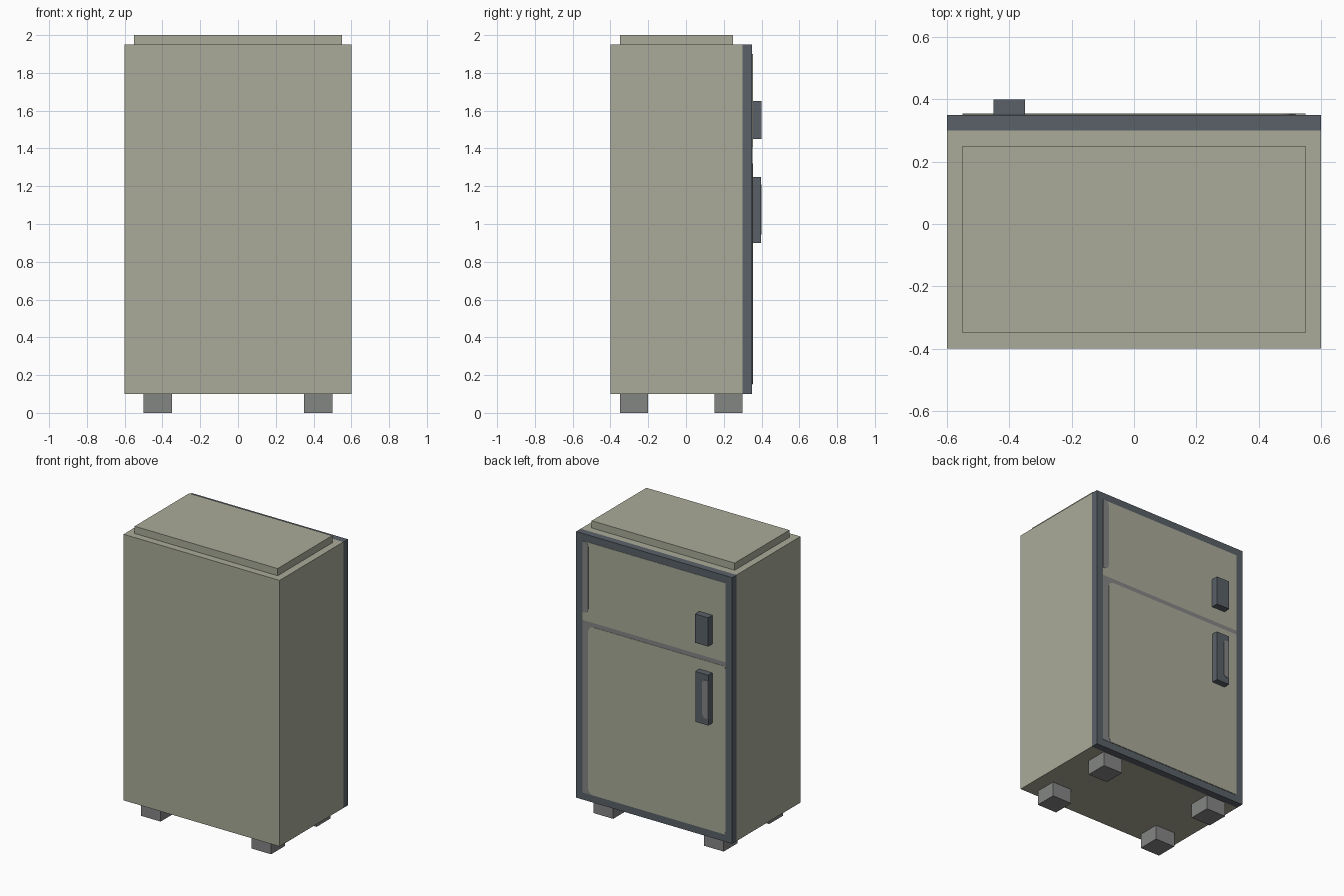
import bpy, bmesh, math

cube = bpy.data.objects.get("Cube")
if cube:
    bpy.data.objects.remove(cube, do_unlink=True)


def material(name, rgb):
    m = bpy.data.materials.new(name)
    m.use_nodes = True
    m.diffuse_color = (*rgb, 1)
    m.node_tree.nodes["Principled BSDF"].inputs["Base Color"].default_value = (*rgb, 1)
    return m


CREAM = material("warm_cream", (0.402, 0.407, 0.319))
SLATE = material("slate_blue", (0.102, 0.120, 0.141))
GREY = material("mid_grey", (0.231, 0.238, 0.231))


def finish(name, bm, mat):
    bmesh.ops.recalc_face_normals(bm, faces=bm.faces)
    mesh = bpy.data.meshes.new(name)
    bm.to_mesh(mesh)
    bm.free()
    mesh.materials.append(mat)
    obj = bpy.data.objects.new(name, mesh)
    bpy.context.collection.objects.link(obj)
    return obj


def box(name, x, y, z, mat):
    """Box from three (min, max) ranges."""
    bm = bmesh.new()
    bmesh.ops.create_cube(bm, size=1)
    for v in bm.verts:
        v.co = [(lo + hi) / 2 + c * (hi - lo) for c, (lo, hi) in zip(v.co, (x, y, z))]
    return finish(name, bm, mat)


def plate(name, x, z, y, mat, r_plus=0, r_minus=0, steps=5):
    """Thin door plate; r_plus and r_minus round the corners on its +x and -x ends."""
    bm = bmesh.new()
    corners = [(x[1], z[1], -1, -1, 0, r_plus), (x[0], z[1], 1, -1, 90, r_minus),
               (x[0], z[0], 1, 1, 180, r_minus), (x[1], z[0], -1, 1, 270, r_plus)]
    ring = []
    for cx, cz, sx, sz, start, r in corners:
        for i in range(steps + 1 if r else 1):
            a = math.radians(start + 90 * i / steps)
            px = cx + sx * r + r * math.cos(a) if r else cx
            pz = cz + sz * r + r * math.sin(a) if r else cz
            ring.append(bm.verts.new((px, y[0], pz)))
    face = bm.faces.new(ring)
    out = bmesh.ops.extrude_face_region(bm, geom=[face])
    top = [g for g in out["geom"] if isinstance(g, bmesh.types.BMVert)]
    bmesh.ops.translate(bm, verts=top, vec=(0, y[1] - y[0], 0))
    return finish(name, bm, mat)


# Cabinet, top slab and door slab
box("cabinet", (-0.6, 0.6), (-0.4, 0.3), (0.1, 1.95), CREAM)
box("top_slab", (-0.55, 0.55), (-0.35, 0.25), (1.95, 2.0), CREAM)
box("door_frame", (-0.6, 0.6), (0.3, 0.35), (0.1, 1.95), SLATE)

# Feet
for side, x in (("right", (-0.5, -0.35)), ("left", (0.35, 0.5))):
    for end, y in (("front", (-0.35, -0.2)), ("back", (0.15, 0.3))):
        box(f"{end}_{side}_foot", x, y, (0, 0.1), GREY)

# Upper door panel with its grey hinge strip
plate("upper_door_panel", (-0.55, 0.55), (1.35, 1.9), (0.35, 0.352), CREAM)
plate("upper_hinge_strip", (0.505, 0.55), (1.405, 1.9), (0.352, 0.354), GREY, r_minus=0.03)

# Lower door: grey backing shows as the seam and the hinge strip
plate("lower_door_backing", (-0.55, 0.55), (0.15, 1.35), (0.35, 0.352), GREY)
plate("lower_door_panel", (-0.55, 0.505), (0.152, 1.32), (0.352, 0.354), CREAM,
      r_plus=0.04, r_minus=0.015)

# Handles, the lower one with a grey grip inlay
box("upper_handle", (-0.45, -0.35), (0.35, 0.4), (1.45, 1.65), SLATE)
box("lower_handle", (-0.45, -0.35), (0.35, 0.398), (0.9, 1.25), SLATE)
plate("lower_handle_grip", (-0.45, -0.405), (0.945, 1.21), (0.398, 0.4), GREY, r_plus=0.025)
